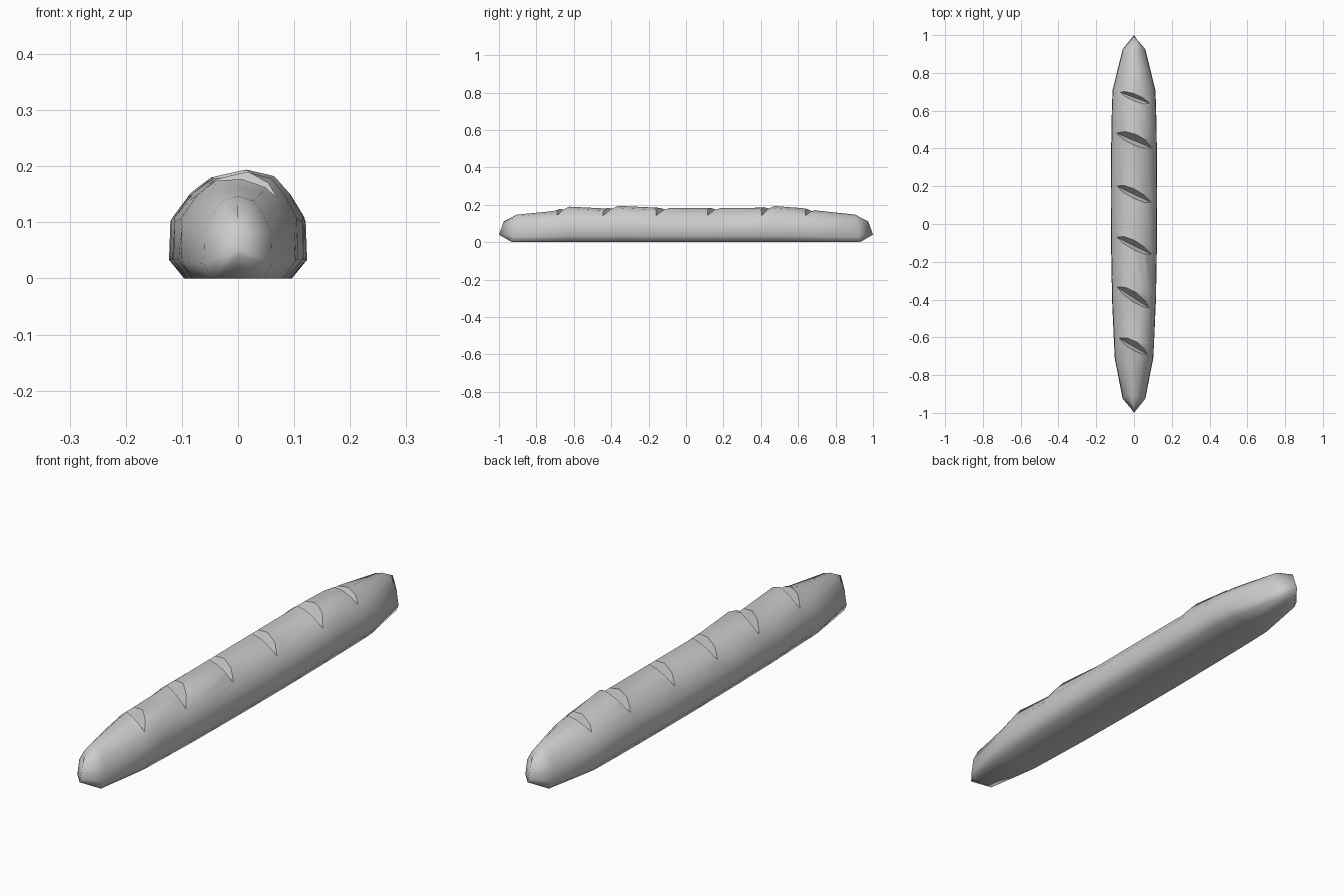
import bpy
import bmesh
from mathutils import Vector

default = bpy.data.objects.get("Cube")
if default:
    bpy.data.objects.remove(default, do_unlink=True)

crust = bpy.data.materials.new("plain grey crust")
crust.use_nodes = True
grey = (0.6, 0.6, 0.6, 1)
crust.diffuse_color = grey
crust.node_tree.nodes["Principled BSDF"].inputs["Base Color"].default_value = grey


def make_object(name, bm, smooth):
    bmesh.ops.recalc_face_normals(bm, faces=bm.faces)
    for face in bm.faces:
        face.smooth = smooth
    mesh = bpy.data.meshes.new(name)
    bm.to_mesh(mesh)
    bm.free()
    mesh.materials.append(crust)
    obj = bpy.data.objects.new(name, mesh)
    bpy.context.collection.objects.link(obj)
    return obj


# Half cross-section, from the flat underside to the crown
half = [(0, 0), (0.78, 0), (1, 0.18), (0.98, 0.56), (0.74, 0.78), (0.45, 0.94), (0, 1)]
ring = half + [(-x, t) for x, t in reversed(half[1:-1])]

# Stations along the loaf: y, half width, base height, top height, crown shift
stations = [
    (-1.0, 0, 0.04, 0.11, 0), (-0.93, 0.06, 0, 0.147, 0),
    (-0.71, 0.102, 0, 0.166, 0), (-0.63, 0.106, 0, 0.19, 0.015),
    (-0.43, 0.115, 0, 0.18, 0), (-0.36, 0.117, 0, 0.194, 0.015),
    (-0.13, 0.121, 0, 0.183, 0), (0.14, 0.123, 0, 0.183, 0),
    (0.40, 0.121, 0, 0.184, 0), (0.46, 0.12, 0, 0.194, 0.01),
    (0.62, 0.117, 0, 0.182, 0), (0.71, 0.113, 0, 0.168, 0),
    (0.93, 0.06, 0, 0.147, 0), (1.0, 0, 0.04, 0.11, 0),
]

# Loaf body, lofted through the stations; the ends close to upright edges
bm = bmesh.new()
rows = []
for y, width, base, top, shift in stations:
    lean = 0.025 * (abs(y) > 0.9) * (1 if y > 0 else -1)
    rows.append([bm.verts.new((x * width + shift * t ** 4, y - lean * t,
                               base + (top - base) * t)) for x, t in ring])
for a, b in zip(rows, rows[1:]):
    for i in range(len(ring)):
        j = (i + 1) % len(ring)
        bm.faces.new((a[i], a[j], b[j], b[i]))
bmesh.ops.remove_doubles(bm, verts=bm.verts, dist=0.0005)
loaf = make_object("bread_loaf", bm, True)

# Slanted slashes: left and right end of each cut's bottom line
slashes = [
    ((-0.07, -0.61), (0.07, -0.69)), ((-0.08, -0.34), (0.09, -0.45)),
    ((-0.09, -0.07), (0.09, -0.16)), ((-0.09, 0.20), (0.10, 0.11)),
    ((-0.09, 0.48), (0.10, 0.40)), ((-0.08, 0.70), (0.08, 0.64)),
]
bm = bmesh.new()
for start, end in slashes:
    a, b = Vector((*start, 0.142)), Vector((*end, 0.142))
    along = (b - a).normalized() * 0.05
    ends = []
    for p in (a - along, b + along):
        ends.append([bm.verts.new(p + Vector(o)) for o in
                     ((0, 0, 0), (0, 0.072, 0.1), (0, -0.055, 0.1))])
    p, q = ends
    bm.faces.new(p)
    bm.faces.new(q)
    for i in range(3):
        j = (i + 1) % 3
        bm.faces.new((p[i], p[j], q[j], q[i]))
cutter = make_object("slash_cutter", bm, False)
cutter.hide_render = True

# Cut the slashes and drop the cutter
cut = loaf.modifiers.new("slashes", 'BOOLEAN')
cut.operation = 'DIFFERENCE'
cut.solver = 'EXACT'
cut.object = cutter
bpy.context.view_layer.objects.active = loaf
loaf.select_set(True)
bpy.ops.object.modifier_apply(modifier=cut.name)
bpy.data.objects.remove(cutter, do_unlink=True)
